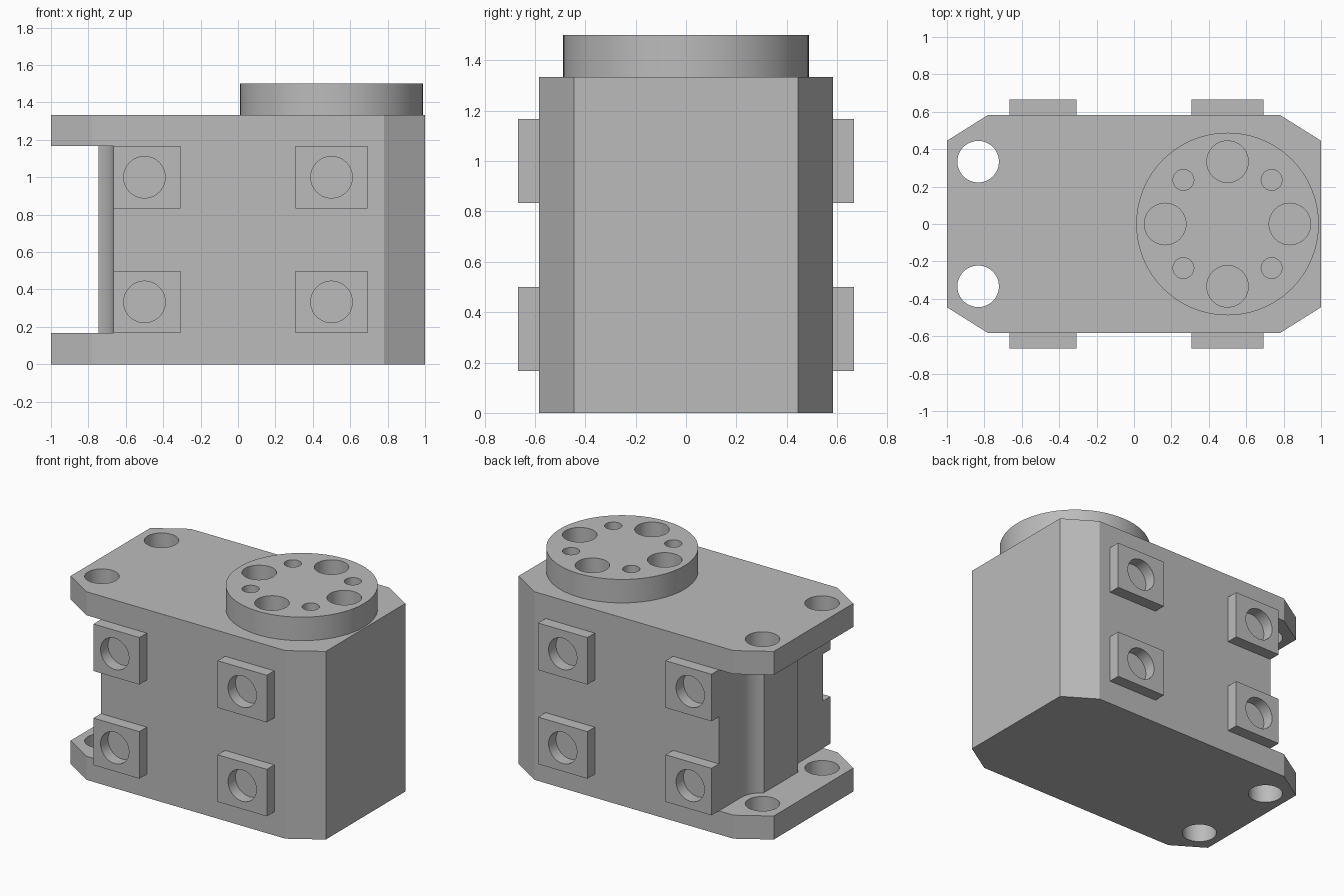
import bpy, bmesh, math
from mathutils import Matrix

if "Cube" in bpy.data.objects:
    bpy.data.objects.remove(bpy.data.objects["Cube"], do_unlink=True)

grey = bpy.data.materials.new("plain grey")
grey.use_nodes = True
grey.diffuse_color = (0.5, 0.5, 0.5, 1)
grey.node_tree.nodes["Principled BSDF"].inputs["Base Color"].default_value = (0.5, 0.5, 0.5, 1)

U = 1 / 6          # plate thickness, the basic module
BODY_TOP = 8 * U
BODY_SIDE = 3.5 * U
HOLE_R = U * 2 / 3


def make_object(name, bm):
    bmesh.ops.recalc_face_normals(bm, faces=bm.faces)
    mesh = bpy.data.meshes.new(name)
    bm.to_mesh(mesh)
    bm.free()
    mesh.materials.append(grey)
    obj = bpy.data.objects.new(name, mesh)
    bpy.context.collection.objects.link(obj)
    return obj


def prism(name, outline, z0, z1):
    bm = bmesh.new()
    face = bm.faces.new([bm.verts.new((x, y, z0)) for x, y in outline])
    ext = bmesh.ops.extrude_face_region(bm, geom=[face])
    verts = [v for v in ext["geom"] if isinstance(v, bmesh.types.BMVert)]
    bmesh.ops.translate(bm, verts=verts, vec=(0, 0, z1 - z0))
    return make_object(name, bm)


def cylinder(name, centre, radius, depth, axis="Z", segments=48):
    bm = bmesh.new()
    bmesh.ops.create_cone(bm, cap_ends=True, segments=segments,
                          radius1=radius, radius2=radius, depth=depth)
    turn = Matrix.Rotation(math.pi / 2, 4, "X") if axis == "Y" else Matrix()
    bm.transform(Matrix.Translation(centre) @ turn)
    return make_object(name, bm)


def box(name, x0, x1, y0, y1, z0, z1):
    return prism(name, [(x0, y0), (x1, y0), (x1, y1), (x0, y1)], z0, z1)


def cut(obj, cutters):
    bpy.context.view_layer.objects.active = obj
    for cutter in cutters:
        cutter.hide_render = True
        mod = obj.modifiers.new("cut", "BOOLEAN")
        mod.operation = "DIFFERENCE"
        mod.solver = "EXACT"
        mod.object = cutter
        bpy.ops.object.modifier_apply(modifier=mod.name)
        bpy.data.objects.remove(cutter, do_unlink=True)


def smooth(obj):
    bpy.ops.object.select_all(action="DESELECT")
    obj.select_set(True)
    bpy.context.view_layer.objects.active = obj
    bpy.ops.object.shade_smooth_by_angle(angle=math.radians(25))


# Body: block with chamfered corners
half = [(1, -0.445), (1, 0.445), (0.78, BODY_SIDE)]
right = [(0.78, -BODY_SIDE)] + half
body = prism("body", right + [(-x, -y) for x, y in right], 0, BODY_TOP)

# Recess between the two mounting plates, scalloped around the screw holes
hole_x, hole_y = -5 * U, 2 * U
end = math.acos((-0.745 - hole_x) / U)
arc = [(hole_x + U * math.cos(end * i / 12), hole_y - U * math.sin(end * i / 12))
       for i in range(13)]
upper = [(-1.2, 0.8), (-4 * U, 0.8)] + arc
recess = prism("recess_cutter", upper + [(x, -y) for x, y in reversed(upper)], U, 7 * U)
screw_holes = [cylinder("screw_cutter", (hole_x, s * hole_y, 0.7), HOLE_R, 2)
               for s in (-1, 1)]
cut(body, [recess] + screw_holes)
smooth(body)

# Output disc with alternating large and small holes
disc = cylinder("output_disc", (0.5, 0, BODY_TOP + U / 2), 0.488, U, segments=96)
disc_holes = []
for i in range(8):
    a = i * math.pi / 4
    radius = HOLE_R if i % 2 == 0 else HOLE_R / 2
    disc_holes.append(cylinder("disc_cutter", (0.5 + 2 * U * math.cos(a),
                               2 * U * math.sin(a), BODY_TOP + U / 2), radius, 2 * U))
cut(disc, disc_holes)
smooth(disc)

# Square side pads with a round hole, four on each side
for side, side_name in ((-1, "front"), (1, "back")):
    for x in (-0.5, 0.5):
        for z in (2 * U, 6 * U):
            y0, y1 = sorted((side * BODY_SIDE, side * 4 * U))
            pad = box(side_name + "_pad", max(x - 0.193, -4 * U), x + 0.193,
                      y0, y1, z - U, z + U)
            cut(pad, [cylinder("pad_cutter", (x, (y0 + y1) / 2, z), HOLE_R, U, "Y")])
            smooth(pad)
